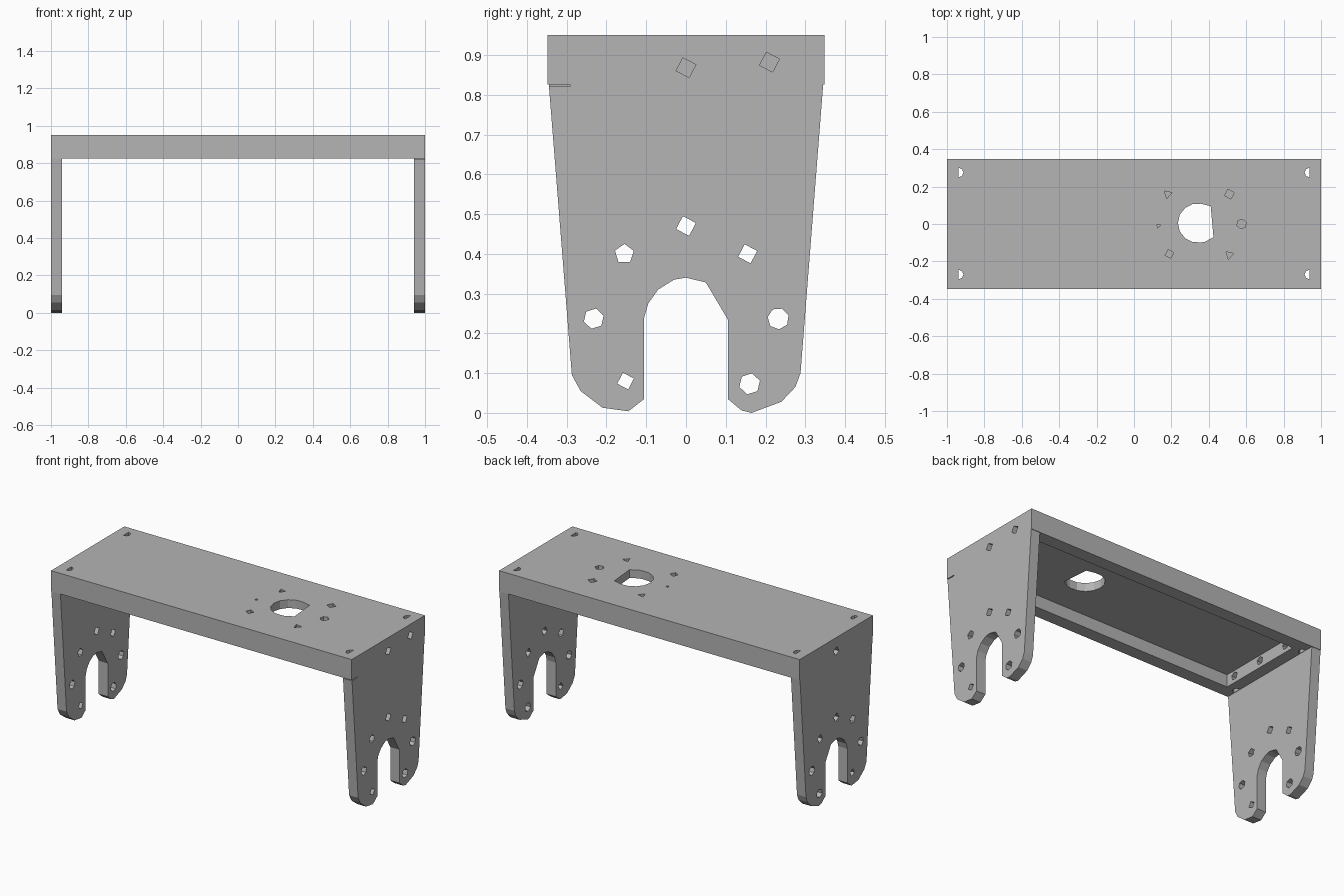
import bpy, bmesh, math

if "Cube" in bpy.data.objects:
    bpy.data.objects.remove(bpy.data.objects["Cube"], do_unlink=True)

# Single material
grey = bpy.data.materials.new("plain_grey")
grey.use_nodes = True
grey.diffuse_color = (0.46, 0.46, 0.46, 1)
grey.node_tree.nodes["Principled BSDF"].inputs["Base Color"].default_value = grey.diffuse_color


def prism(name, points, axis, low, high):
    """Extrude a 2D outline along x or z."""
    def place(a, b, c):
        return (c, a, b) if axis == "X" else (a, b, c)
    bm = bmesh.new()
    face = bm.faces.new([bm.verts.new(place(a, b, low)) for a, b in points])
    extruded = bmesh.ops.extrude_face_region(bm, geom=[face])
    moved = [v for v in extruded["geom"] if isinstance(v, bmesh.types.BMVert)]
    bmesh.ops.translate(bm, verts=moved, vec=place(0, 0, high - low))
    bmesh.ops.recalc_face_normals(bm, faces=bm.faces)
    mesh = bpy.data.meshes.new(name)
    bm.to_mesh(mesh)
    bm.free()
    mesh.materials.append(grey)
    obj = bpy.data.objects.new(name, mesh)
    bpy.context.collection.objects.link(obj)
    return obj


def rect(a, b):
    return [(-a, -b), (a, -b), (a, b), (-a, b)]


def ring(a, b, radius, sides, turn=0.3):
    return [(a + radius * math.cos(turn + math.tau * i / sides),
             b + radius * math.sin(turn + math.tau * i / sides)) for i in range(sides)]


def cut(target, points, axis, low, high):
    cutter = prism("cutter", points, axis, low, high)
    cutter.hide_render = True
    mod = target.modifiers.new("cut", "BOOLEAN")
    mod.operation = "DIFFERENCE"
    mod.solver = "EXACT"
    mod.object = cutter
    bpy.context.view_layer.objects.active = target
    bpy.ops.object.modifier_apply(modifier=mod.name)
    bpy.data.objects.remove(cutter, do_unlink=True)


TOP, RIM, HALF_Y = 0.95, 0.826, 0.348

# Hollow top tray
tray = prism("top_tray", rect(1, HALF_Y), "Z", RIM, TOP)
cut(tray, rect(0.87, 0.27), "Z", RIM - 0.1, 0.9)

# Large opening with one flattened side
opening = [(0.34 + 0.105 * math.cos(math.radians(t)), 0.005 + 0.105 * math.sin(math.radians(t)))
           for t in range(80, 281, 25)]
opening += [(0.38, -0.095), (0.425, -0.07), (0.41, 0.095)]
cut(tray, opening, "Z", 0.85, 1)

# Shallow fixing holes around the opening
for x, y, radius, sides in [(0.18, 0.16, 0.024, 3), (0.51, 0.16, 0.027, 4),
                            (0.51, -0.165, 0.024, 3), (0.19, -0.16, 0.024, 4),
                            (0.13, -0.01, 0.012, 3), (0.575, 0, 0.026, 6)]:
    cut(tray, ring(x, y, radius, sides), "Z", TOP - 0.035, 1)

# Half-round corner holes and end holes
for side in (-1, 1):
    for y in (-0.27, 0.275):
        half = [(side * (0.938 - 0.026 * math.cos(t * math.pi / 4)),
                 y + 0.026 * math.sin(t * math.pi / 4)) for t in range(-2, 3)]
        cut(tray, half, "Z", 0.7, 1)
    for y in (-0.21, 0, 0.21):
        cut(tray, ring(y, 0.868, 0.024, 5), "X", *sorted((side * 0.8, side * 0.9)))
for y, z, side in [(0, 0.868, 1), (0.21, 0.882, 1), (0, 0.868, -1)]:
    cut(tray, ring(y, z, 0.026, 4), "X", *sorted((side * 0.95, side * 1.1)))

# Forked leg outline: outer edge, rounded feet, arched slot
leg_outline = [
    (-0.345, RIM), (-0.287, 0.095), (-0.265, 0.055), (-0.21, 0.013), (-0.145, 0.004),
    (-0.105, 0.035), (-0.105, 0.24), (-0.095, 0.275), (-0.07, 0.31), (-0.03, 0.335),
    (0, 0.34), (0.05, 0.328), (0.105, 0.235), (0.105, 0.035), (0.14, 0.006),
    (0.165, 0), (0.24, 0.028), (0.275, 0.065), (0.288, 0.1), (0.345, RIM)]
leg_holes = [(0, 0.47, 0.026, 4), (-0.155, 0.4, 0.025, 5), (0.155, 0.4, 0.025, 4),
             (-0.232, 0.237, 0.026, 6), (0.232, 0.237, 0.027, 7),
             (-0.152, 0.08, 0.022, 4), (0.16, 0.073, 0.027, 6)]

for name, side in (("left_leg", 1), ("right_leg", -1)):
    low, high = sorted((side * 0.94, side))
    leg = prism(name, leg_outline, "X", low, high)
    for y, z, radius, sides in leg_holes:
        cut(leg, ring(y, z, radius, sides), "X", low - 0.1, high + 0.1)
    # Thin relief slit under the tray corner
    if side == 1:
        slit = [(-0.4, RIM - 0.005), (-0.292, RIM - 0.005),
                (-0.292, RIM + 0.01), (-0.4, RIM + 0.01)]
        cut(leg, slit, "X", low - 0.1, high + 0.1)
